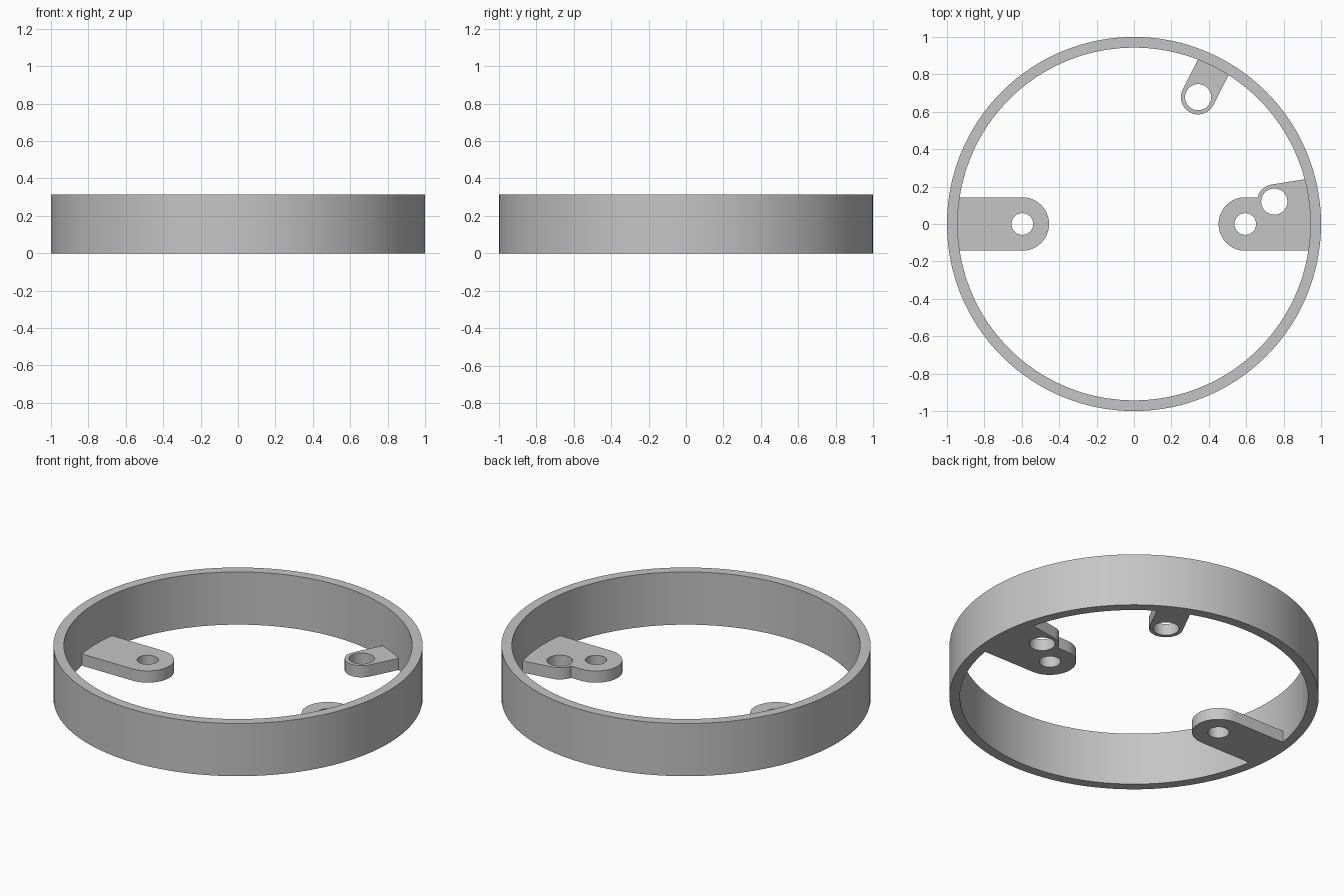
import bpy, bmesh
from math import sin, cos, pi, radians, asin, atan2, hypot

old = bpy.data.objects.get("Cube")
if old:
    bpy.data.objects.remove(old)

INNER, OUTER, HEIGHT = 0.943, 1.0, 0.315
THICK = 0.07          # tab thickness
SEAT = 0.95           # tabs sink slightly into the ring wall
LUG, EAR = 0.143, 0.092   # end radii of wide and narrow tabs

grey = bpy.data.materials.new("plain grey")
grey.use_nodes = True
colour = (0.56, 0.56, 0.56, 1)
grey.diffuse_color = colour
grey.node_tree.nodes["Principled BSDF"].inputs["Base Color"].default_value = colour


def finish(name, bm):
    bmesh.ops.remove_doubles(bm, verts=bm.verts, dist=1e-5)
    bmesh.ops.recalc_face_normals(bm, faces=bm.faces)
    mesh = bpy.data.meshes.new(name)
    bm.to_mesh(mesh)
    bm.free()
    mesh.materials.append(grey)
    obj = bpy.data.objects.new(name, mesh)
    bpy.context.collection.objects.link(obj)
    bpy.ops.object.select_all(action='DESELECT')
    obj.select_set(True)
    bpy.context.view_layer.objects.active = obj
    bpy.ops.object.shade_smooth_by_angle(angle=radians(30))
    return obj


def arc(cx, cy, r, a0, a1, n=24):
    return [(cx + r * cos(a0 + (a1 - a0) * i / n),
             cy + r * sin(a0 + (a1 - a0) * i / n)) for i in range(n + 1)]


def plate(name, outline, holes):
    """Flat plate with round holes, extruded up from the ground."""
    bm = bmesh.new()
    loops = [outline] + [arc(x, y, r, 0, 2 * pi, 40)[:-1] for x, y, r in holes]
    for pts in loops:
        vs = [bm.verts.new((x, y, 0)) for x, y in pts]
        for a, b in zip(vs, vs[1:] + vs[:1]):
            bm.edges.new((a, b))
    bmesh.ops.triangle_fill(bm, use_beauty=True, edges=bm.edges[:])
    ext = bmesh.ops.extrude_face_region(bm, geom=bm.faces[:], use_keep_orig=True)
    for v in ext["geom"]:
        if isinstance(v, bmesh.types.BMVert):
            v.co.z = THICK
    return finish(name, bm)


def tab(name, dist, angle, radius, hole):
    """Round-ended tab running radially out to the ring."""
    w = asin(radius / SEAT)
    pts = arc(dist, 0, radius, 3 * pi / 2, pi / 2) + arc(0, 0, SEAT, w, -w, 16)
    c, s = cos(angle), sin(angle)
    pts = [(x * c - y * s, x * s + y * c) for x, y in pts]
    return plate(name, pts, [(dist * c, dist * s, hole)])


# Outer ring: rectangular section spun round the vertical axis
bm = bmesh.new()
section = [bm.verts.new((r, 0, z)) for r, z in
           ((INNER, 0), (OUTER, 0), (OUTER, HEIGHT), (INNER, HEIGHT))]
edges = [bm.edges.new((section[i], section[(i + 1) % 4])) for i in range(4)]
bmesh.ops.spin(bm, geom=section + edges, cent=(0, 0, 0), axis=(0, 0, 1),
               angle=2 * pi, steps=128, use_merge=True)
finish("outer_ring", bm)

# Single tabs
tab("right_tab", 0.597, pi, LUG, 0.058)
tab("back_tab", hypot(0.343, 0.678), atan2(0.678, 0.343), EAR, 0.07)

# Double tab: wide lug joined to a narrow radial ear
ex, ey = 0.75, 0.12
ear_angle = atan2(ey, ex)
meet = pi - asin((LUG - ey) / EAR)
seat_top = ear_angle + asin(EAR / SEAT)
outline = (arc(0.595, 0, LUG, 3 * pi / 2, pi / 2)
           + arc(ex, ey, EAR, meet, ear_angle + pi / 2, 12)
           + arc(0, 0, SEAT, seat_top, -asin(LUG / SEAT), 20))
plate("left_double_tab", outline, [(0.595, 0, 0.058), (ex, ey, 0.07)])
